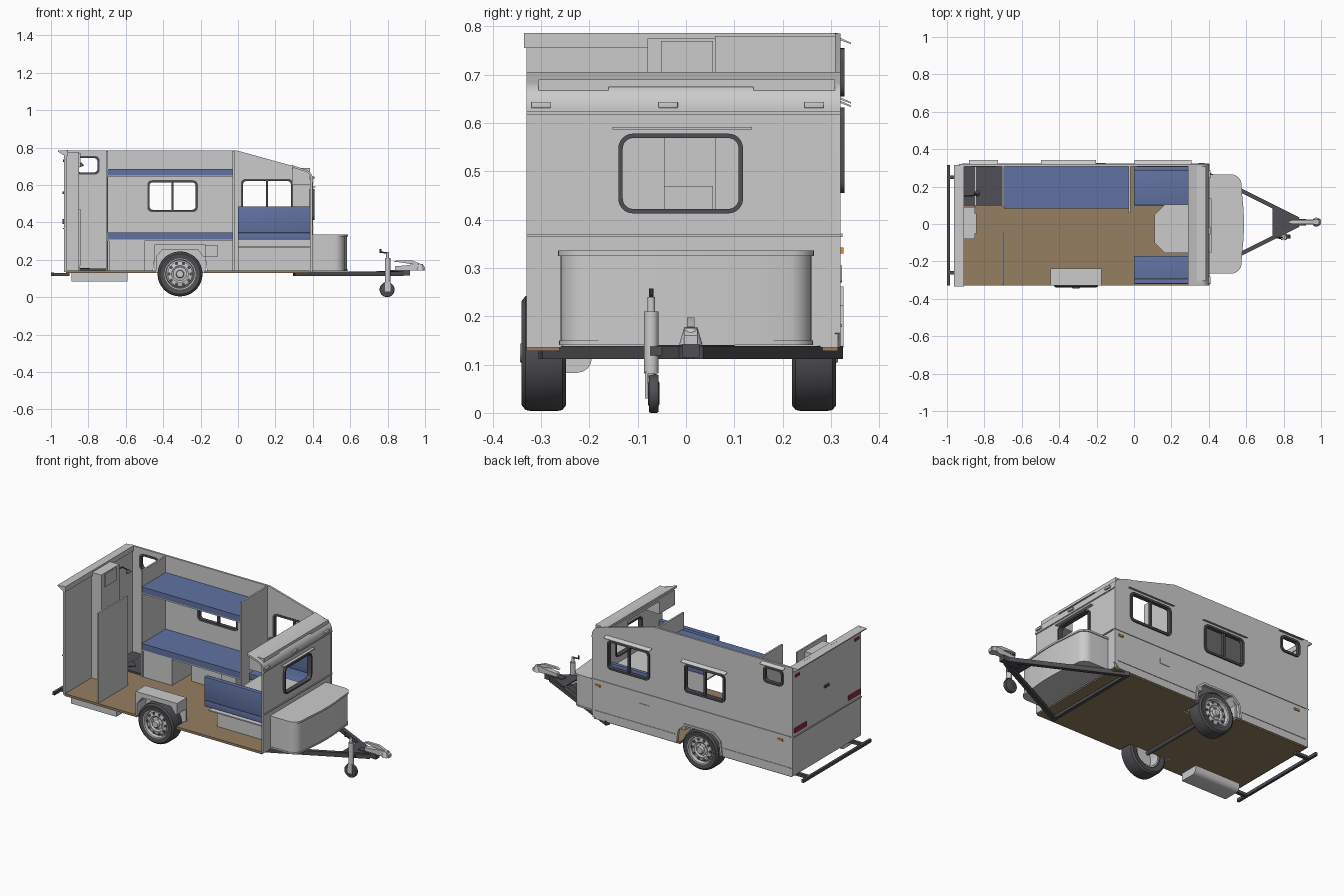
import bpy, bmesh
from math import pi, sin, cos
from mathutils import Vector, Matrix

if "Cube" in bpy.data.objects:
    bpy.data.objects.remove(bpy.data.objects["Cube"])

def mat(name, c):
    m = bpy.data.materials.new(name)
    m.diffuse_color = (*c, 1)
    m.use_nodes = True
    m.node_tree.nodes["Principled BSDF"].inputs["Base Color"].default_value = m.diffuse_color
    return m

BLUE = mat("upholstery_blue", (0.12, 0.17, 0.36))
WOOD = mat("floor_brown", (0.30, 0.21, 0.12))
DARK = mat("dark_grey", (0.08, 0.08, 0.09))
RED = mat("lamp_red", (0.35, 0.02, 0.04))
AMBER = mat("lamp_amber", (0.7, 0.3, 0.05))

def add(name, mesh, m=None):
    ob = bpy.data.objects.new(name, mesh)
    bpy.context.collection.objects.link(ob)
    if m:
        mesh.materials.clear()
        mesh.materials.append(m)
    return ob

def from_bm(name, bm, m=None):
    bmesh.ops.recalc_face_normals(bm, faces=bm.faces)
    me = bpy.data.meshes.new(name)
    bm.to_mesh(me)
    bm.free()
    return add(name, me, m)

def box(name, x0, x1, y0, y1, z0, z1, m=None, bevel=0):
    bm = bmesh.new()
    bmesh.ops.create_cube(bm, size=1)
    for v in bm.verts:
        v.co = ((x0+x1)/2 + v.co.x*(x1-x0), (y0+y1)/2 + v.co.y*(y1-y0), (z0+z1)/2 + v.co.z*(z1-z0))
    if bevel:
        bmesh.ops.bevel(bm, geom=bm.edges[:], offset=bevel, segments=3, affect='EDGES', profile=0.5)
    return from_bm(name, bm, m)

def rod(name, p, q, r, m=None, seg=24, r2=None):
    p, q = Vector(p), Vector(q)
    bm = bmesh.new()
    rot = (q-p).to_track_quat('Z', 'Y').to_matrix().to_4x4()
    bmesh.ops.create_cone(bm, cap_ends=True, segments=seg, radius1=r, radius2=r if r2 is None else r2,
                          depth=(q-p).length, matrix=Matrix.Translation((p+q)/2) @ rot)
    return from_bm(name, bm, m)

# flat plate from closed loops (extra loops are holes), extruded from a to b on the third axis
ROT = {'xz': (pi/2, 0, 0), 'yz': (pi/2, 0, pi/2), 'xy': (0, 0, 0)}
def plate(name, plane, loops, a, b, m=None):
    cu = bpy.data.curves.new(name, 'CURVE')
    cu.dimensions, cu.fill_mode, cu.extrude = '2D', 'BOTH', (b-a)/2
    for lp in loops:
        s = cu.splines.new('POLY')
        s.points.add(len(lp)-1)
        for pt, (u, v) in zip(s.points, lp):
            pt.co = (u, v, 0, 1)
        s.use_cyclic_u = True
    tmp = bpy.data.objects.new(name + "_curve", cu)
    bpy.context.collection.objects.link(tmp)
    me = bpy.data.meshes.new_from_object(tmp.evaluated_get(bpy.context.evaluated_depsgraph_get()))
    bpy.data.objects.remove(tmp)
    c = (a+b)/2
    ob = add(name, me, m)
    ob.rotation_euler = ROT[plane]
    ob.location = {'xz': (0, c, 0), 'yz': (c, 0, 0), 'xy': (0, 0, c)}[plane]
    return ob

def arc(cx, cy, r, a0, a1, n=8):
    return [(cx + r*cos(a0+(a1-a0)*i/n), cy + r*sin(a0+(a1-a0)*i/n)) for i in range(n+1)]

def rr(x0, x1, y0, y1, r=0.025):
    return (arc(x1-r, y1-r, r, 0, pi/2, 6) + arc(x0+r, y1-r, r, pi/2, pi, 6)
            + arc(x0+r, y0+r, r, pi, 1.5*pi, 6) + arc(x1-r, y0+r, r, 1.5*pi, 2*pi, 6))

def lathe_y(name, prof, cx, cz, yc, s, m=None, seg=48):
    bm = bmesh.new()
    vs = [bm.verts.new((cx + r, yc + s*y, cz)) for r, y in prof]
    es = [bm.edges.new(e) for e in zip(vs, vs[1:])]
    bmesh.ops.spin(bm, geom=vs+es, cent=(cx, 0, cz), axis=(0, 1, 0), angle=2*pi, steps=seg)
    bmesh.ops.remove_doubles(bm, verts=bm.verts, dist=1e-5)
    return from_bm(name, bm, m)

# floor with wheel notches
XF, XR = 0.40, -0.92
plate("floor", 'xy', [[(XR, -.33), (-.44, -.33), (-.44, -.245), (-.18, -.245), (-.18, -.33), (XF-.01, -.33),
      (XF-.01, .315), (-.18, .315), (-.18, .21), (-.44, .21), (-.44, .315), (XR, .315)]], .128, .142, WOOD)

# long side wall with three windows and wheel arch
nose = arc(.345, .63, .055, 0, 1.35, 8)
wins = [(.015, .295, .455, .632), (-.485, -.215, .455, .625), (-.87, -.74, .655, .755)]
side = [(XR, .135), (-.455, .135), (-.445, .215), (-.405, .25), (-.215, .25), (-.175, .215), (-.165, .135),
        (XF-.03, .135), (XF, .165)] + nose + [(-.01, .785), (XR, .785)]
plate("side_wall", 'xz', [side] + [rr(*w) for w in wins], .308, .32)
for i, (a, b, c, d) in enumerate(wins):
    t = .012
    plate("side_window_frame_%d" % i, 'xz', [rr(a, b, c, d), rr(a+t, b-t, c+t, d-t, .017)], .305, .328, DARK)
    if i < 2:
        box("window_divider_%d" % i, (a+b)/2-.006, (a+b)/2+.006, .309, .325, c+.005, d-.005, DARK)
    g = plate("rain_gutter_%d" % i, 'yz', [[(.318, d+.017), (.342, d+.008), (.342, d+.011), (.318, d+.022)]], a-.012, b+.012)
# wheel arch lip, belt trims, markers and hatch
plate("arch_lip", 'xz', [[(-.468, .135), (-.457, .222), (-.41, .262), (-.21, .262), (-.163, .222), (-.152, .135),
      (-.165, .135), (-.175, .215), (-.215, .25), (-.405, .25), (-.445, .215), (-.455, .135)]], .312, .326)
box("side_belt_trim", XR, XF, .318, .324, .364, .371)
for k, (a, b) in enumerate([(XR, -.47), (-.15, XF-.02)]):
    box("side_skirt_trim_%d" % k, a, b, .318, .323, .178, .184)
for x in (.36, -.85):
    box("side_marker", x-.016, x+.016, .318, .326, .33, .342, AMBER)
plate("service_hatch", 'xz', [rr(.02, .09, .27, .305, .006)], .318, .323)

# front wall with window and rolled nose cap
win = (-.14, .118, .413, .578)
plate("front_wall", 'yz', [[(-.33, .135), (.315, .135), (.315, .63), (-.33, .63)], rr(*win, .03)], .386, .398)
plate("front_window_frame", 'yz', [rr(*win, .03), rr(win[0]+.009, win[1]-.009, win[2]+.009, win[3]-.009, .022)], .382, .41, DARK)
box("front_window_gutter", .396, .415, -.152, .137, .587, .592)
plate("nose_cap", 'xz', [[(.40, .615)] + nose + [(.29, .706), (.29, .694)] + arc(.345, .63, .044, 1.35, 0, 8) + [(.389, .615)]], -.33, .32)
box("front_belt_trim", .396, .404, -.33, .32, .364, .37)
box("front_cap_trim", .396, .404, -.33, .32, .617, .624)
for y in (-.30, -.037, .265):
    box("front_marker_lamp", .392, .41, y-.02, y+.02, .631, .644, None, .002)
# overhead lockers inside the nose
for a, b in ((-.305, -.16), (.14, .308)):
    box("overhead_locker", .288, .385, a, b, .60, .69)
box("overhead_shelf", .288, .385, -.16, .14, .675, .69)

# rear wall, top ledge and lamps
box("rear_wall", -.93, -.915, -.33, .32, .135, .785)
plate("rear_ledge", 'xz', [[(-.962, .783), (-.91, .786), (-.91, .755), (-.925, .755), (-.962, .777)]], -.335, .315)
box("rear_belt_trim", -.935, -.928, -.33, .32, .364, .37)
for y in (-.26, .25):
    box("rear_lamp", -.938, -.928, y-.055, y+.055, .392, .418, RED)
    box("rear_top_lamp", -.936, -.928, y*1.1-.02, y*1.1+.02, .722, .736, RED)
    box("bumper_arm", -.995, -.90, y-.01, y+.01, .113, .13, DARK)
box("rear_handle", -.938, -.928, -.02, .02, .552, .566, DARK)
box("bumper", -1, -.985, -.33, .315, .113, .131, DARK)

# wheels
for s, yc in ((-1, -.294), (1, .265)):
    lathe_y("tyre", [(.08, -.042), (.108, -.046), (.118, -.038), (.12, -.028), (.12, .028), (.118, .038), (.108, .046), (.082, .042), (.078, .02), (.078, -.035), (.08, -.042)], -.31, .124, yc, s, DARK)
    lathe_y("rim", [(0, .05), (.018, .05), (.021, .046), (.022, .034), (.036, .03), (.045, .036), (.066, .032), (.074, .022), (.077, .044),
                    (.083, .045), (.083, .04), (.079, .02), (.078, -.035), (.07, -.035), (.066, .018), (0, .018)], -.31, .124, yc, s)
    for i in range(10):
        a = i*pi/5
        x, z = -.31 + .058*cos(a), .124 + .058*sin(a)
        rod("rim_hole", (x, yc+s*.025, z), (x, yc+s*.0358, z), .0085, DARK, 12)
    for i in range(5):
        a = i*2*pi/5
        x, z = -.31 + .03*cos(a), .124 + .03*sin(a)
        rod("wheel_nut", (x, yc+s*.025, z), (x, yc+s*.037, z), .004, None, 6)
rod("axle", (-.31, -.26, .124), (-.31, .24, .124), .012, DARK)
# wheel housings
arch = [(-.447, .142), (-.447, .282), (-.173, .282), (-.173, .215), (-.185, .215), (-.215, .254), (-.405, .254), (-.437, .215), (-.437, .142)]
for a, b, c, d in ((-.33, -.245, -.247, -.238), (.205, .31, .196, .205)):
    plate("wheel_housing", 'xz', [arch], a, b)
    box("wheel_housing_back", -.447, -.173, c, d, .128, .282)

# bunks, partitions, base cabinets
for z0, z1 in ((.308, .345), (.65, .684)):
    box("bunk_mattress", -.695, -.03, .082, .308, z0, z1, BLUE)
    box("bunk_board", -.695, -.03, .085, .308, z0-.008, z0)
box("bunk_partition_rear", -.705, -.695, .09, .31, .142, .78)
box("bunk_partition_front", -.03, -.02, .06, .31, .142, .78)
box("bunk_cabinet", -.69, -.5, .09, .308, .142, .30)
box("bunk_drawer_box", -.21, -.11, .14, .308, .215, .28)

# washroom
box("shower_tray", -.915, -.705, .10, .308, .14, .152, DARK)
plate("shower_drain", 'xy', [[(-.87, .16), (-.83, .12), (-.79, .16), (-.83, .20)]], .152, .156, DARK)
box("washroom_door", -.706, -.697, -.325, -.045, .142, .68)
box("tall_cabinet", -.916, -.85, -.08, .09, .142, .775)
box("cabinet_upper_door", -.85, -.843, -.052, .056, .695, .77)
box("cabinet_lower_door", -.85, -.843, -.052, .056, .17, .47)
box("shower_panel", -.85, -.845, .09, .308, .142, .16)
for p, q in (((-.915, .15, .70), (-.87, .15, .73)), ((-.87, .15, .73), (-.845, .16, .715))):
    rod("shower_pipe", p, q, .004, DARK, 10)
rod("shower_head", (-.845, .16, .718), (-.838, .163, .70), .006, DARK, 16, .016)

# dinette: benches, backrests, table
for s, y0, y1, back in ((-1, -.32, -.17, -.292), (1, .10, .308, .285)):
    box("bench_seat", 0, .385, y0, y1, .308, .345, BLUE, .003)
    a, b = (y0, back) if s < 0 else (back, y1)
    box("bench_backrest", 0, .385, a, b, .345, .485, BLUE, .003)
    a, b = (-.2, -.17) if s < 0 else (.11, .308)
    box("bench_base", 0, .385, a, b, .142, .308)
box("bench_shelf", 0, .385, -.28, -.2, .265, .272)
plate("table_top", 'xy', [[(.11, -.10), (.165, -.155), (.385, -.155), (.385, .105), (.165, .105), (.11, .05)]], .365, .38)
rod("table_leg", (.2, -.025, .142), (.2, -.025, .365), .014)

# front storage box with curved face
def boxplan(o):
    half = arc(.515, .205+o, .055, pi/2, .25, 6)
    front = [(.568 + .015*cos(t*pi/2/.2), t) for t in (.15, .1, .05, 0)]
    up = [(.392, .26+o)] + half + front
    up = [(x + (o if x > .45 else 0), y) for x, y in up]
    return up + [(x, -y) for x, y in reversed(up) if y > 0]
plate("storage_box", 'xy', [boxplan(0)], .145, .325)
plate("storage_box_lid", 'xy', [boxplan(.005)], .325, .336)
plate("storage_box_foot", 'xy', [boxplan(.003)], .141, .15)

# drawbar, coupling and jockey wheel
def beam(name, p, q, w, z0, z1):
    p, q = Vector(p), Vector(q)
    n = (q-p).orthogonal().normalized()*w/2
    plate(name, 'xy', [[tuple(v) for v in (p+n, q+n, q-n, p-n)]], z0, z1, DARK)
for s in (-1, 1):
    beam("drawbar_arm", (.30, .01+s*.305), (.88, .01+s*.015), .022, .112, .138)
beam("drawbar_crossmember", (.31, -.30), (.31, .31), .02, .112, .13)
plate("drawbar_plate", 'xy', [[(.74, -.08), (.86, -.015), (.86, .035), (.74, .10)]], .135, .141, DARK)
box("coupling_tongue", .80, .92, -.008, .028, .115, .145, DARK)
plate("coupling_body", 'xz', [[(.84, .142), (1, .142), (1, .16), (.985, .172), (.95, .178), (.90, .17), (.84, .165)]], -.004, .024)
rod("coupling_socket", (.975, .01, .142), (.975, .01, .176), .024, None, 24, .014)
plate("coupling_handle", 'xz', [[(.83, .188), (.85, .197), (.93, .197), (.975, .178), (.93, .176), (.87, .186)]], .002, .018)
rod("jockey_tube", (.80, -.072, .082), (.80, -.072, .21), .015)
rod("jockey_stem", (.80, -.072, .05), (.80, -.072, .24), .008)
rod("jockey_crank", (.80, -.072, .236), (.765, -.072, .24), .004, DARK, 10)
rod("jockey_grip", (.762, -.072, .236), (.762, -.072, .258), .005, DARK, 10)
box("jockey_clamp", .785, .815, -.075, -.045, .118, .138, DARK)
box("jockey_fork", .785, .815, -.085, -.079, .03, .085)
lathe_y("jockey_wheel", [(0, -.012), (.022, -.012), (.026, -.01), (.038, -.01), (.04, -.006), (.04, .006), (.038, .01), (.026, .01), (.022, .012), (0, .012)], .797, .04, -.067, -1, DARK, 32)

# waste tank under the floor
t = arc(-.2+.0, .12, .035, 0, -pi/2, 5)
plate("waste_tank", 'yz', [[(-.31, .128), (-.31, .083), (-.225, .083)] + [(-.225+.03*sin(a), .113-.03*cos(a)) for a in (.4, .8, 1.2, 1.57)] + [(-.195, .128)]], -.89, -.59)

# smooth shading with sharp edges kept
for ob in bpy.data.objects:
    ob.select_set(ob.type == 'MESH')
    bpy.context.view_layer.objects.active = ob
bpy.ops.object.shade_smooth_by_angle(angle=0.55)
